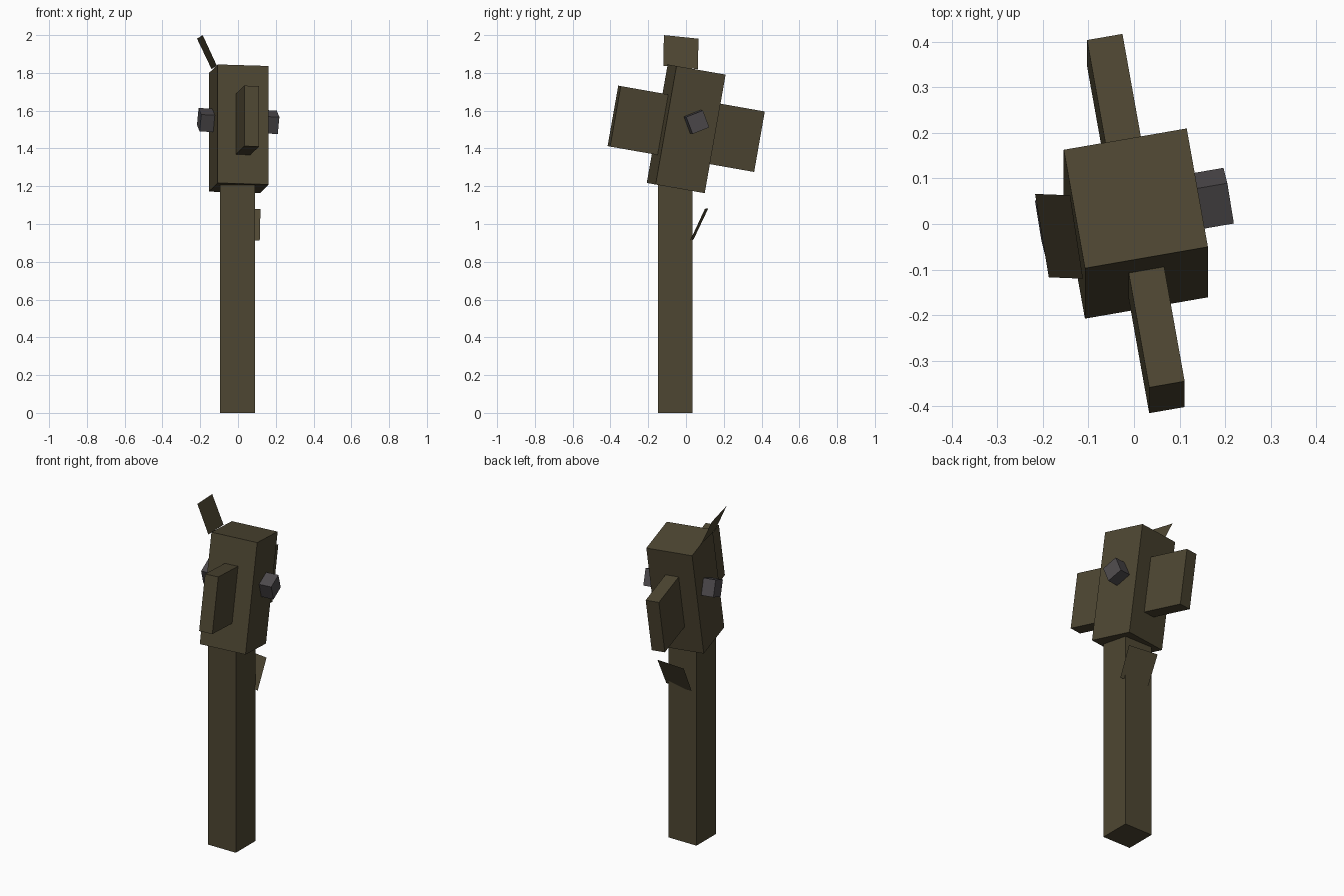
import bpy, math
from mathutils import Matrix, Vector

if "Cube" in bpy.data.objects:
    bpy.data.objects.remove(bpy.data.objects["Cube"])


def material(name, color):
    m = bpy.data.materials.new(name)
    m.diffuse_color = (*color, 1)
    m.use_nodes = True
    m.node_tree.nodes["Principled BSDF"].inputs["Base Color"].default_value = m.diffuse_color
    return m


WOOD = material("olive_brown", (0.076, 0.062, 0.032))
METAL = material("dark_grey", (0.076, 0.069, 0.073))


def mesh_object(name, verts, faces, mat):
    me = bpy.data.meshes.new(name)
    me.from_pydata(verts, [], faces)
    me.materials.append(mat)
    ob = bpy.data.objects.new(name, me)
    bpy.context.collection.objects.link(ob)
    return ob


def box(name, size, mat, matrix):
    bpy.ops.mesh.primitive_cube_add(size=1)
    ob = bpy.context.object
    ob.name = name
    ob.data.transform(matrix @ Matrix.Diagonal((*size, 1)))
    ob.data.materials.append(mat)
    return ob


# Straight square handle
box("handle", (0.185, 0.185, 1.22), WOOD, Matrix.Translation((-0.002, -0.057, 0.61)))

# Head parts share one tilted, twisted frame
head = (Matrix.Translation((0.004, 0.001, 1.504))
        @ Matrix.Rotation(math.radians(-10), 4, 'X')
        @ Matrix.Rotation(math.radians(10), 4, 'Z'))
box("head_block", (0.274, 0.268, 0.637), WOOD, head)

# Flat paddles on the front and back of the head
for name, side in (("front_paddle", -1), ("back_paddle", 1)):
    box(name, (0.079, 0.29, 0.325), WOOD, head @ Matrix.Translation((0, side * 0.248, 0)))

# Rotated pegs sticking out on both sides
for name, side in (("left_peg", -1), ("right_peg", 1)):
    box(name, (0.12, 0.096, 0.096), METAL,
        head @ Matrix.Translation((side * 0.15, 0.018, 0.045))
        @ Matrix.Rotation(math.radians(31), 4, 'X'))

# Thin leaves on the head top and behind the handle
mesh_object("top_leaf", [(-0.217, 0.066, 1.981), (-0.187, -0.117, 2.0),
                         (-0.112, -0.12, 1.838), (-0.14, 0.063, 1.82)],
            [(0, 1, 2, 3)], WOOD)
mesh_object("handle_leaf", [(0.119, 0.1, 1.08), (-0.068, 0.118, 1.083),
                            (-0.066, 0.04, 0.918), (0.115, 0.022, 0.912)],
            [(0, 1, 2, 3)], WOOD)
